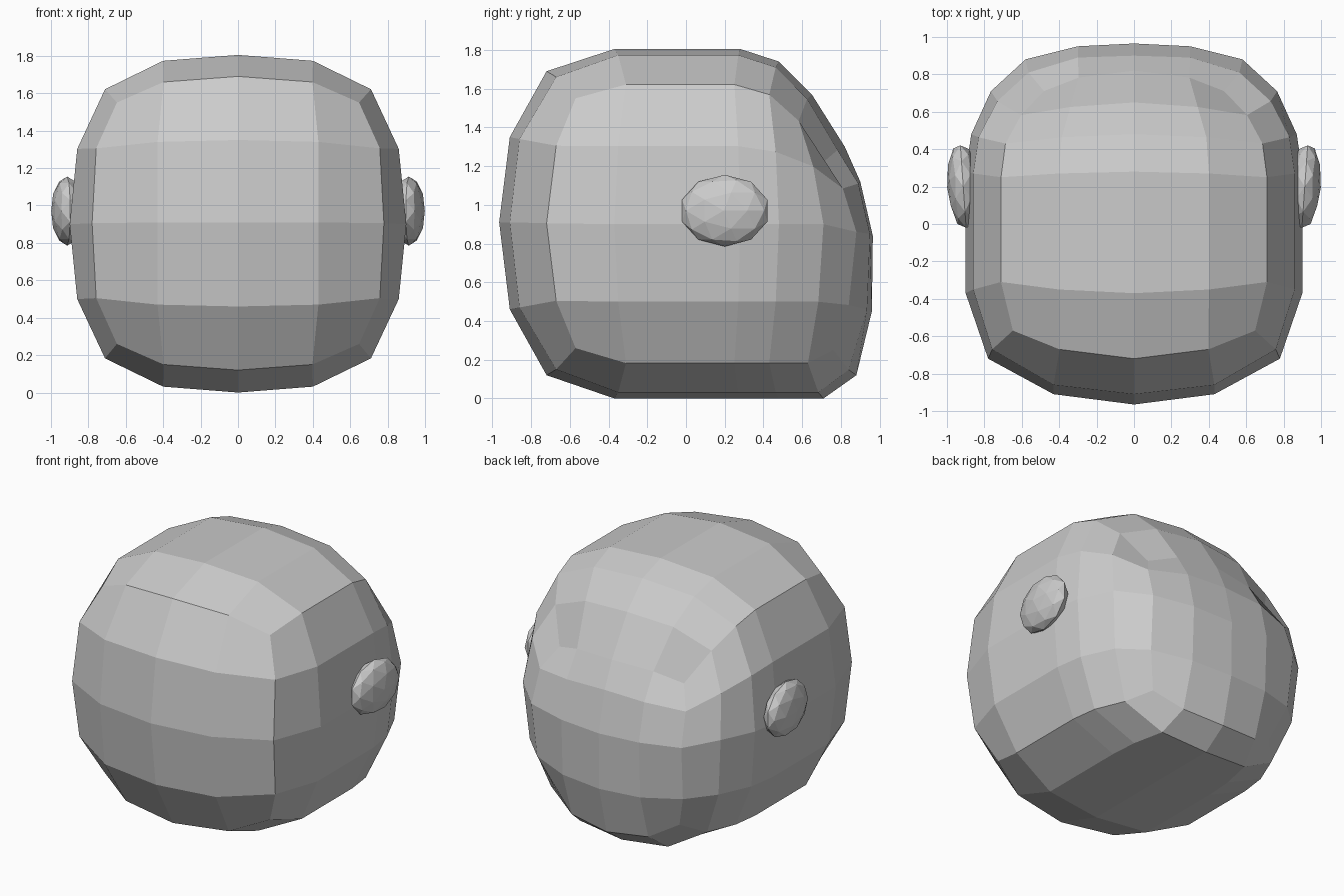
import bpy, bmesh
from math import radians
from mathutils import Matrix

if "Cube" in bpy.data.objects:
    bpy.data.objects.remove(bpy.data.objects["Cube"])

# Quarter outlines (top centre -> side middle), normalised to 1
ROUND = [(0, 1), (.445, .965), (.79, .797), (.955, .445), (1, 0)]
BOXY = [(0, 1), (.51, .962), (.83, .822), (.972, .51), (1, 0)]
INSET = [0, .33, 1, .33, 0]


def ring(bm, shape, w, zmid, up, down, y_top, y_mid, y_bot, inset):
    """16-sided cross-section; corners are pulled along y by inset."""
    half = []
    for i in range(9):
        k = i if i < 5 else 8 - i
        x, t = shape[k]
        if i < 5:
            z, y = zmid + up * t, y_mid + (y_top - y_mid) * t
        else:
            z, y = zmid - down * t, y_mid + (y_bot - y_mid) * t
        half.append((w * x, y + inset * INSET[k], z))
    pts = half + [(-x, y, z) for x, y, z in half[7:0:-1]]
    return [bm.verts.new(p) for p in pts]


BORDER = [(2, 4), (3, 4), (4, 4), (4, 3), (4, 2), (4, 1), (4, 0), (3, 0),
          (2, 0), (1, 0), (0, 0), (0, 1), (0, 2), (0, 3), (0, 4), (1, 4)]


def cap(bm, loop, x_off, rows):
    """4x4 grid closing a ring; rows = (z centre, z side, y centre, y side)."""
    g = dict(zip(BORDER, loop))
    for j, (zc, zs, yc, ys) in enumerate(rows, 1):
        for i in (1, 2, 3):
            c = i == 2
            g[i, j] = bm.verts.new(((i - 2) * x_off, yc if c else ys, zc if c else zs))
    for i in range(4):
        for j in range(4):
            bm.faces.new((g[i, j], g[i + 1, j], g[i + 1, j + 1], g[i, j + 1]))


def finish(bm, name):
    bmesh.ops.recalc_face_normals(bm, faces=bm.faces)
    me = bpy.data.meshes.new(name)
    bm.to_mesh(me)
    bm.free()
    ob = bpy.data.objects.new(name, me)
    bpy.context.collection.objects.link(ob)
    return ob


# Head: rings from front to back, closed by rounded caps
bm = bmesh.new()
rings = [ring(bm, *p) for p in (
    (BOXY, .78, .905, .785, .785, -.72, -.72, -.72, .15),
    (ROUND, .9, .9, .905, .9, -.37, -.37, -.37, .06),
    (ROUND, .9, .9, .905, .9, .28, .28, .28, -.03),
    (ROUND, .87, .9, .84, .9, .48, .48, .48, -.05),
    (ROUND, .765, .9, .67, .9, .65, .71, .71, -.08),
    (BOXY, .58, .86, .44, .74, .82, .88, .88, -.12))]
for a, b in zip(rings, rings[1:]):
    for i in range(16):
        n = (i + 1) % 16
        bm.faces.new((a[i], a[n], b[n], b[i]))
cap(bm, rings[0], .43, [(.46, .47, -.91, -.86), (.91, .91, -.965, -.91), (1.35, 1.34, -.91, -.86)])
cap(bm, rings[-1], .3, [(.45, .46, .96, .935), (.84, .85, .965, .95), (1.12, 1.11, .9, .89)])
finish(bm, "head")

# Ears: flattened faceted balls, slightly toed in at the front
for side, name in ((1, "right_ear"), (-1, "left_ear")):
    bm = bmesh.new()
    bmesh.ops.create_icosphere(bm, subdivisions=2, radius=1)
    m = (Matrix.Diagonal((side, 1, 1, 1))
         @ Matrix.Translation((.913, .2, .97))
         @ Matrix.Rotation(radians(-4), 4, 'Z')
         @ Matrix.Diagonal((.086, .232, .185, 1))
         @ Matrix.Rotation(radians(90), 4, 'Y')
         @ Matrix.Rotation(radians(18), 4, 'Z'))
    bmesh.ops.transform(bm, matrix=m, verts=bm.verts)
    finish(bm, name)
